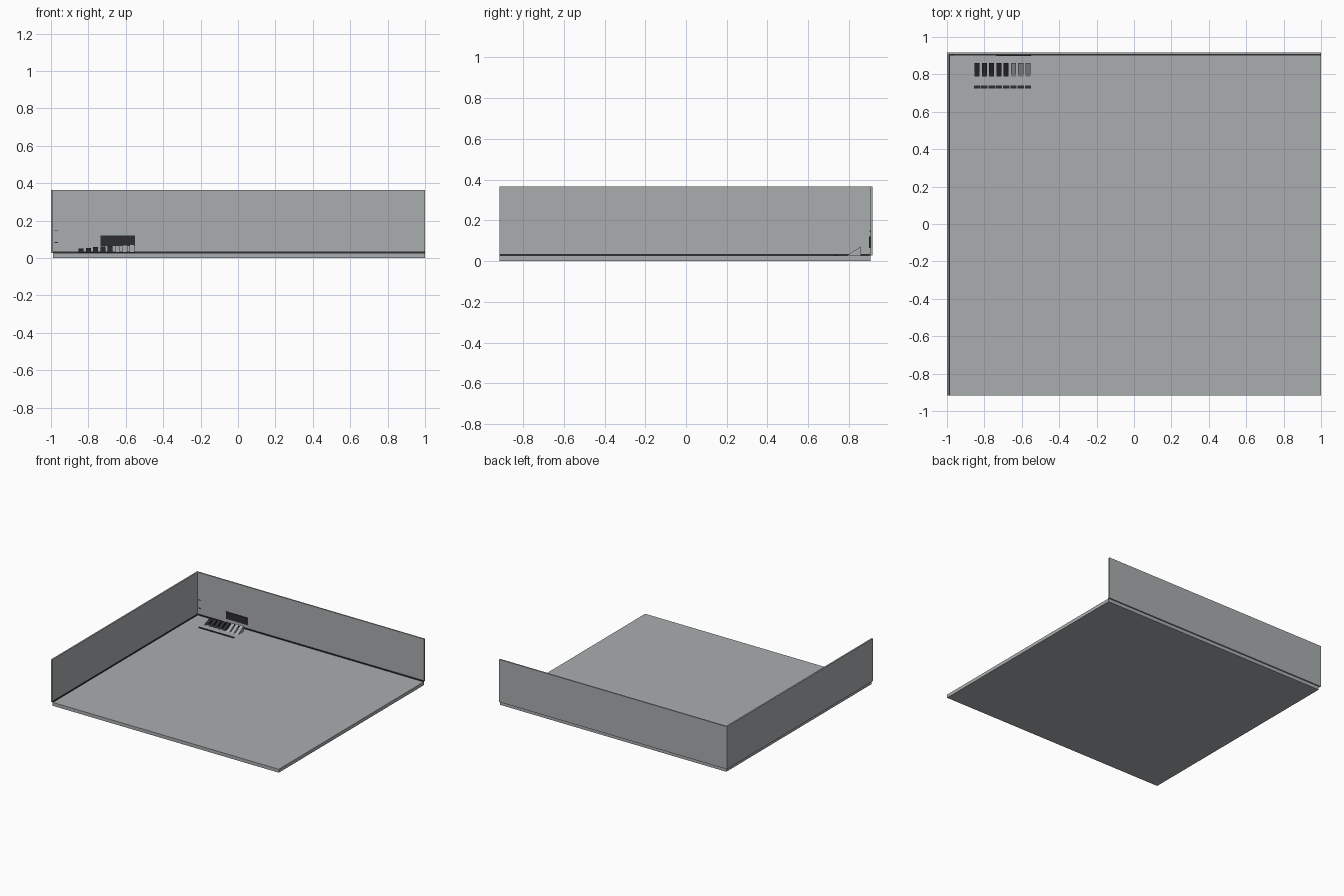
import bpy

default = bpy.data.objects.get("Cube")
if default:
    bpy.data.objects.remove(default, do_unlink=True)


def material(name, rgb):
    m = bpy.data.materials.new(name)
    m.use_nodes = True
    color = (*rgb, 1.0)
    m.diffuse_color = color
    m.node_tree.nodes["Principled BSDF"].inputs["Base Color"].default_value = color
    return m


GREY = material("light grey", (0.40, 0.42, 0.43))
DARK = material("charcoal", (0.026, 0.027, 0.031))


def prism(name, profile, x0, x1, mat):
    """Extrude a (y, z) profile along x; the profile runs anticlockwise seen from +x."""
    n = len(profile)
    verts = [(x, y, z) for x in (x0, x1) for y, z in profile]
    faces = [tuple(reversed(range(n))), tuple(range(n, 2 * n))]
    faces += [(i, (i + 1) % n, (i + 1) % n + n, i + n) for i in range(n)]
    mesh = bpy.data.meshes.new(name)
    mesh.from_pydata(verts, [], faces)
    mesh.materials.append(mat)
    obj = bpy.data.objects.new(name, mesh)
    bpy.context.collection.objects.link(obj)
    return obj


def box(name, x, y, z, mat):
    outline = [(y[0], z[0]), (y[1], z[0]), (y[1], z[1]), (y[0], z[1])]
    return prism(name, outline, x[0], x[1], mat)


FLOOR = 0.027
TOP = 0.365
FRONT, BACK = -0.916, 0.916
WALL_Y, WALL_X = 0.905, -0.988

# Floor slab and the two walls
box("floor", (WALL_X, 1), (FRONT, WALL_Y), (0, FLOOR), GREY)
box("back_wall", (-1, 1), (WALL_Y, BACK), (FLOOR, TOP), GREY)
box("right_wall", (-1, WALL_X), (FRONT, WALL_Y), (FLOOR, TOP), GREY)

# Dark skirting along the foot of both walls
box("back_skirting", (WALL_X, 1), (WALL_Y - 0.005, WALL_Y), (FLOOR, FLOOR + 0.008), DARK)
box("right_skirting", (WALL_X, WALL_X + 0.004), (FRONT, WALL_Y), (FLOOR, FLOOR + 0.008), DARK)

# Row of display wedges rising toward the back, each with a floor label
for i in range(8):
    x = -0.839 + 0.0389 * i
    height = 0.052 + 0.003 * i
    prism(f"wedge_{i + 1}", [(0.789, FLOOR), (0.86, FLOOR), (0.86, height)],
          x - 0.0135, x + 0.0135, DARK if i < 5 else GREY)
    box(f"floor_label_{i + 1}", (x - 0.017, x + 0.017), (0.725, 0.74),
        (FLOOR, FLOOR + 0.004), DARK)

# Wall panel and small corner marks
box("wall_panel", (-0.735, -0.55), (WALL_Y - 0.007, WALL_Y), (0.065, 0.12), DARK)
for i, z in enumerate((0.083, 0.148)):
    box(f"corner_mark_{i + 1}", (-0.98, -0.963), (WALL_Y - 0.004, WALL_Y),
        (z - 0.002, z + 0.002), DARK)
